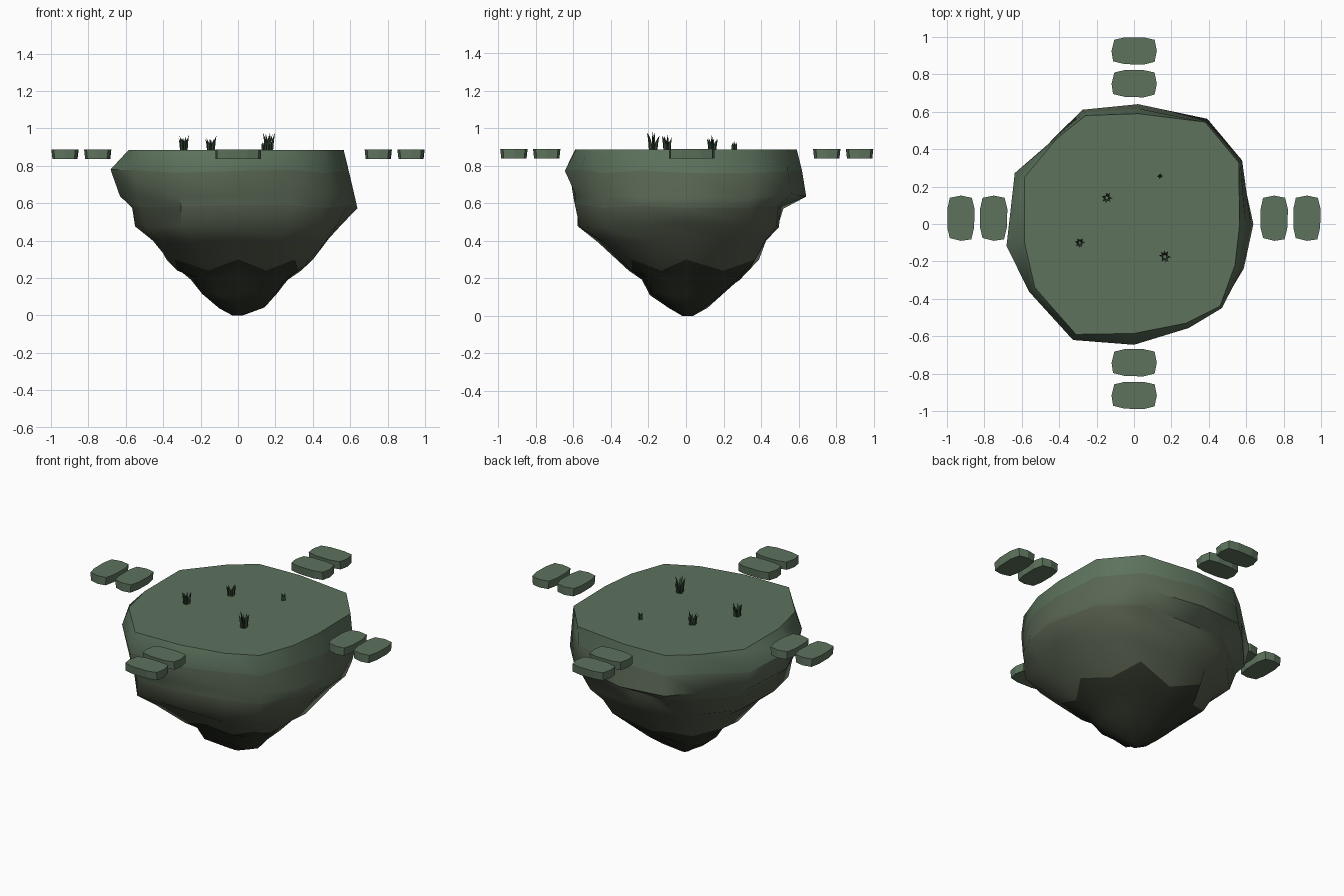
import bpy, bmesh, math, random
from mathutils import Vector, Matrix

if "Cube" in bpy.data.objects:
    bpy.data.objects.remove(bpy.data.objects["Cube"])

random.seed(4)


def material(name, rgb):
    m = bpy.data.materials.new(name)
    m.diffuse_color = (*rgb, 1)
    m.use_nodes = True
    m.node_tree.nodes["Principled BSDF"].inputs["Base Color"].default_value = m.diffuse_color
    return m


GRASS = material("grass_green", (0.11, 0.17, 0.11))
MOSS = material("mossy_rock", (0.10, 0.135, 0.088))
SOIL = material("earthy_rock", (0.09, 0.11, 0.072))
DARK = material("dark_rock", (0.026, 0.032, 0.02))
BLADE = material("blade_green", (0.03, 0.055, 0.03))


def finish(bm, name, mats, smooth=None):
    bmesh.ops.recalc_face_normals(bm, faces=bm.faces)
    me = bpy.data.meshes.new(name)
    bm.to_mesh(me)
    bm.free()
    ob = bpy.data.objects.new(name, me)
    bpy.context.collection.objects.link(ob)
    for m in mats:
        me.materials.append(m)
    if smooth:
        bpy.ops.object.select_all(action='DESELECT')
        ob.select_set(True)
        bpy.context.view_layer.objects.active = ob
        bpy.ops.object.shade_smooth_by_angle(angle=math.radians(smooth))
    return ob


def bridge(bm, a, b, mat=0):
    n = len(a)
    for i in range(n):
        j = (i + 1) % n
        bm.faces.new((a[i], a[j], b[j], b[i])).material_index = mat


# Floating island: plateau outline, scaled by a four-sided profile per level
OUTLINE = [(0.565, 0.0), (0.56, 0.33), (0.38, 0.545), (0.02, 0.59), (-0.26, 0.58),
           (-0.41, 0.46), (-0.585, 0.25), (-0.585, -0.10), (-0.53, -0.34),
           (-0.31, -0.59), (0.0, -0.585), (0.28, -0.53), (0.46, -0.44), (0.54, -0.22)]
# z, then reach to -x, +x, -y, +y
LEVELS = [(0.885, .585, .565, .59, .59), (0.77, .70, .60, .655, .61),
          (0.64, .635, .625, .60, .64), (0.58, .57, .64, .59, .51),
          (0.48, .545, .56, .575, .495), (0.40, .45, .49, .48, .42),
          (0.27, .35, .37, .33, .365), (0.20, .24, .27, .23, .30),
          (0.12, .19, .21, .19, .20), (0.05, .10, .14, .09, .12),
          (0.0, .03, .02, .02, .04)]


def reach(ratio, c2):
    """Bulges stay local to their side, tapering spreads evenly."""
    return (ratio - 1) * (c2 ** 4 if ratio > 1 else c2)


def island():
    bm = bmesh.new()
    rings = []
    for k, (z, xn, xp, yn, yp) in enumerate(LEVELS):
        ring = []
        for i, (x, y) in enumerate(OUTLINE):
            c2 = x * x / (x * x + y * y)
            sx = xp / .565 if x > 0 else xn / .585
            sy = yp / .59 if y > 0 else yn / .59
            s = 1 + reach(sx, c2) + reach(sy, 1 - c2)
            dz = 0
            if 0 < k < 10:
                s *= random.uniform(0.985, 1.015)
                dz = random.uniform(-0.012, 0.012)
            if k == 6:      # jagged border of the dark tip
                dz = 0.03 * (-1) ** i
                s += dz * 1.6
            ring.append(bm.verts.new((x * s, y * s, z + dz)))
        rings.append(ring)
    bm.faces.new(rings[0]).material_index = 0
    for k in range(len(rings) - 1):
        bridge(bm, rings[k], rings[k + 1], 0 if k == 0 else 1 if k < 3 else 2 if k < 6 else 3)
    bm.faces.new(rings[-1]).material_index = 3
    finish(bm, "floating_island", (GRASS, MOSS, SOIL, DARK), 48)


island()


# Stepping stones: chunky slabs with a tapered underside
STONE = [(-.105, .06), (-.05, .073), (.05, .073), (.11, .06), (.122, 0),
         (.11, -.058), (.05, -.073), (-.05, -.07), (-.112, -.055), (-.12, 0)]


def stone(name, x, y, turned):
    bm = bmesh.new()
    rot = Matrix.Rotation(math.radians(90 if turned else 0), 3, 'Z')
    rings = []
    for z, sx, sy in ((.888, 1, 1), (.837, 1, .92)):
        rings.append([bm.verts.new(rot @ Vector((u * sx, v * sy, 0)) + Vector((x, y, z)))
                      for u, v in STONE])
    bm.faces.new(rings[0])
    bridge(bm, *rings)
    bm.faces.new(rings[1])
    finish(bm, name, (GRASS,))


for i, d in enumerate((0.75, 0.925)):
    stone(f"stone_back_{i}", 0, d, False)
    stone(f"stone_front_{i}", 0, -d + .008, False)
    stone(f"stone_right_{i}", d, .03, True)
    stone(f"stone_left_{i}", -d, .03, True)


# Grass tufts: bent, tapering three-sided blades
def tuft(name, x, y, h, r, count):
    bm = bmesh.new()
    for b in range(count):
        a = math.tau * b / count + random.uniform(-.3, .3)
        out = Vector((math.cos(a), math.sin(a), 0))
        tall = h * random.uniform(.7, 1) if b else h
        prev = None
        for t in (0, .6):
            c = Vector((x, y, .88 + tall * t)) + out * r * (.4 + .6 * t * t)
            w = .009 * (1 - .4 * t)
            ring = [bm.verts.new(c + Vector((w * math.cos(a + q), w * math.sin(a + q), 0)))
                    for q in (0, 2.1, 4.2)]
            if prev:
                bridge(bm, prev, ring)
            prev = ring
        tip = bm.verts.new(Vector((x, y, .88 + tall)) + out * r)
        for i in range(3):
            bm.faces.new((prev[i], prev[(i + 1) % 3], tip))
    finish(bm, name, (BLADE,))


tuft("grass_tuft_left", -.29, -.10, .085, .028, 7)
tuft("grass_tuft_back", -.145, .14, .083, .030, 7)
tuft("grass_tuft_right", .165, -.175, .10, .034, 8)
tuft("grass_sprout", .14, .257, .048, .012, 4)
